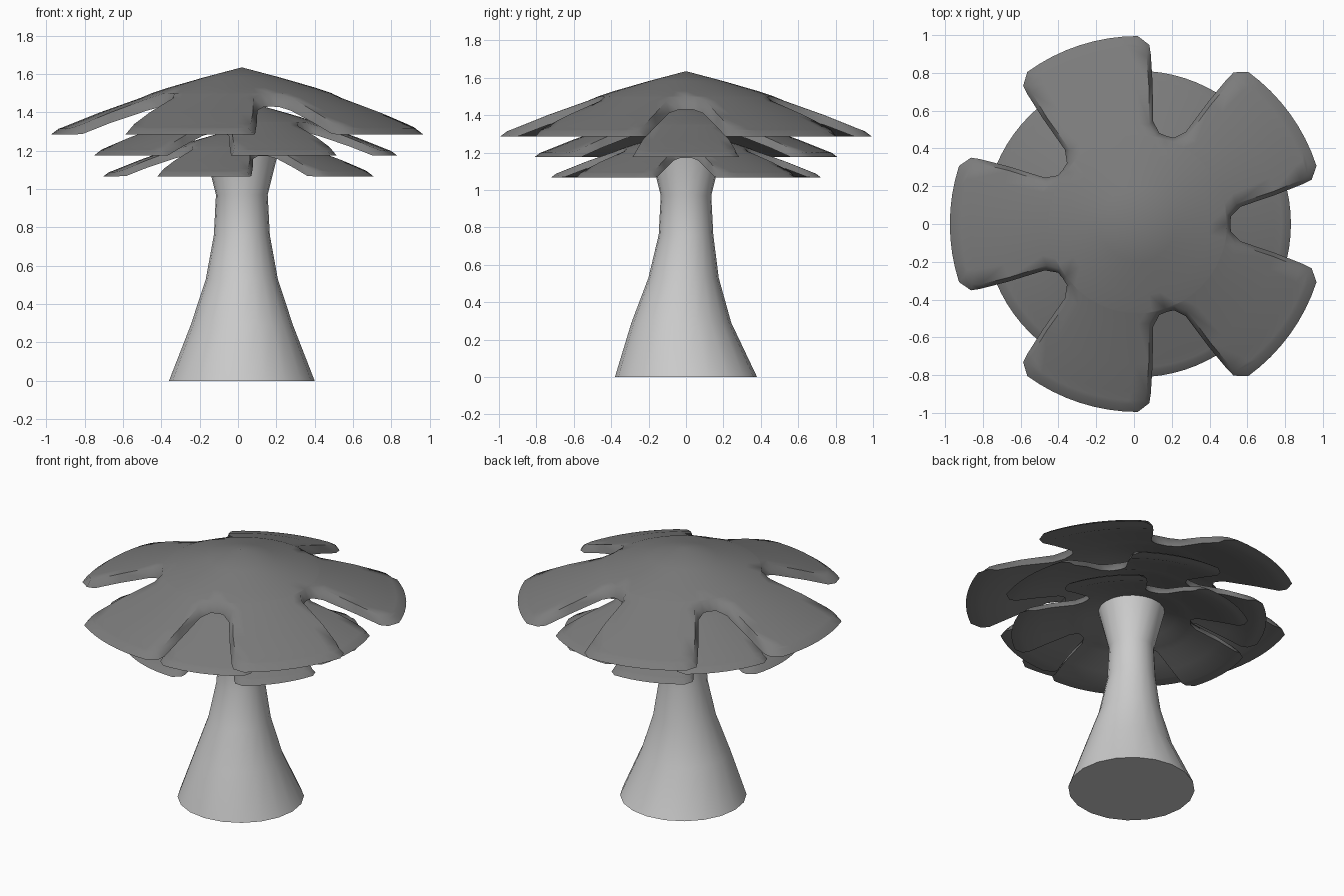
import bpy, bmesh
from math import sin, cos, pi, radians

if "Cube" in bpy.data.objects:
    bpy.data.objects.remove(bpy.data.objects["Cube"])

CX = 0.02        # stem axis
PETALS, COLS = 5, 8


def finish(bm, name, angle, colour=None):
    bmesh.ops.recalc_face_normals(bm, faces=bm.faces)
    me = bpy.data.meshes.new(name)
    bm.to_mesh(me)
    bm.free()
    ob = bpy.data.objects.new(name, me)
    bpy.context.collection.objects.link(ob)
    if colour:
        mat = bpy.data.materials.get("cap_grey") or bpy.data.materials.new("cap_grey")
        mat.diffuse_color = colour
        mat.use_nodes = True
        mat.node_tree.nodes["Principled BSDF"].inputs["Base Color"].default_value = mat.diffuse_color
        me.materials.append(mat)
    bpy.ops.object.select_all(action='DESELECT')
    bpy.context.view_layer.objects.active = ob
    ob.select_set(True)
    bpy.ops.object.shade_smooth_by_angle(angle=radians(angle))
    return ob


# Trunk: flared rings (height, radius, y offset)
def trunk():
    rings = [(0, .38, 0), (.29, .267, -.025), (.53, .188, -.013),
             (.76, .146, 0), (.97, .135, 0), (1.25, .205, 0)]
    n = 20
    bm = bmesh.new()
    loops = [[bm.verts.new((CX + r * cos(2 * pi * k / n), dy + r * sin(2 * pi * k / n), z))
              for k in range(n)] for z, r, dy in rings]
    for a, b in zip(loops, loops[1:]):
        for k in range(n):
            m = (k + 1) % n
            bm.faces.new((a[k], a[m], b[m], b[k]))
    bm.faces.new(loops[0])
    bm.faces.new(loops[-1])
    finish(bm, "trunk", 40)


# Cap rings: ((radius, height, half notch angle) on top, same underneath)
RINGS = [((.20, .297, 0), (.20, .250, 0)),
         ((.38, .245, 0), (.38, .185, 0)),
         ((.470, .215, 0), (.490, .145, 0)),
         ((.475, .213, 6), (.495, .144, 4.7)),
         ((.530, .190, 11.5), (.550, .125, 9.5)),
         ((.740, .115, 13.5), (.750, .060, 12)),
         ((.890, .055, 15), (.900, .002, 13.6)),
         ((.935, .037, 16), (.950, 0, 14.3)),
         ((.955, .030, 19.5), (.995, 0, 18))]


# Leaf cap: five notched petals around a shallow cone
def cap(name, scale, z0, turn):
    bm = bmesh.new()
    layers = []
    for side in (0, 1):
        centre = bm.verts.new((CX, 0, z0 + scale * (.35, .30)[side]))
        verts = {}

        def vert(i, s, j):
            r, z, gap = RINGS[i][side]
            if gap == 0:                       # shared between neighbours
                s, j = (s, j) if j < COLS else ((s + 1) % PETALS, 0)
            if (i, s, j) not in verts:
                a = radians(turn + 72 * s + 36 + (2 * j / COLS - 1) * (36 - gap))
                verts[i, s, j] = bm.verts.new((CX + scale * r * cos(a),
                                               scale * r * sin(a), z0 + scale * z))
            return verts[i, s, j]

        for s in range(PETALS):
            for j in range(COLS):
                bm.faces.new((centre, vert(0, s, j), vert(0, s, j + 1)))
                for i in range(len(RINGS) - 1):
                    bm.faces.new((vert(i, s, j), vert(i + 1, s, j),
                                  vert(i + 1, s, j + 1), vert(i, s, j + 1)))
        layers.append(verts)
    # rim walls joining top and underside
    top, low = layers
    pair = {v: low[k] for k, v in top.items()}
    for e in [e for e in bm.edges if e.is_boundary]:
        a, b = e.verts
        if a in pair and b in pair:
            bm.faces.new((a, b, pair[b], pair[a]))
    finish(bm, name, 60, (.2, .2, .2, 1))


trunk()
cap("top_cap", 1.0, 1.285, 0)
cap("middle_cap", .815, 1.175, 36)
cap("bottom_cap", .725, 1.067, 0)
